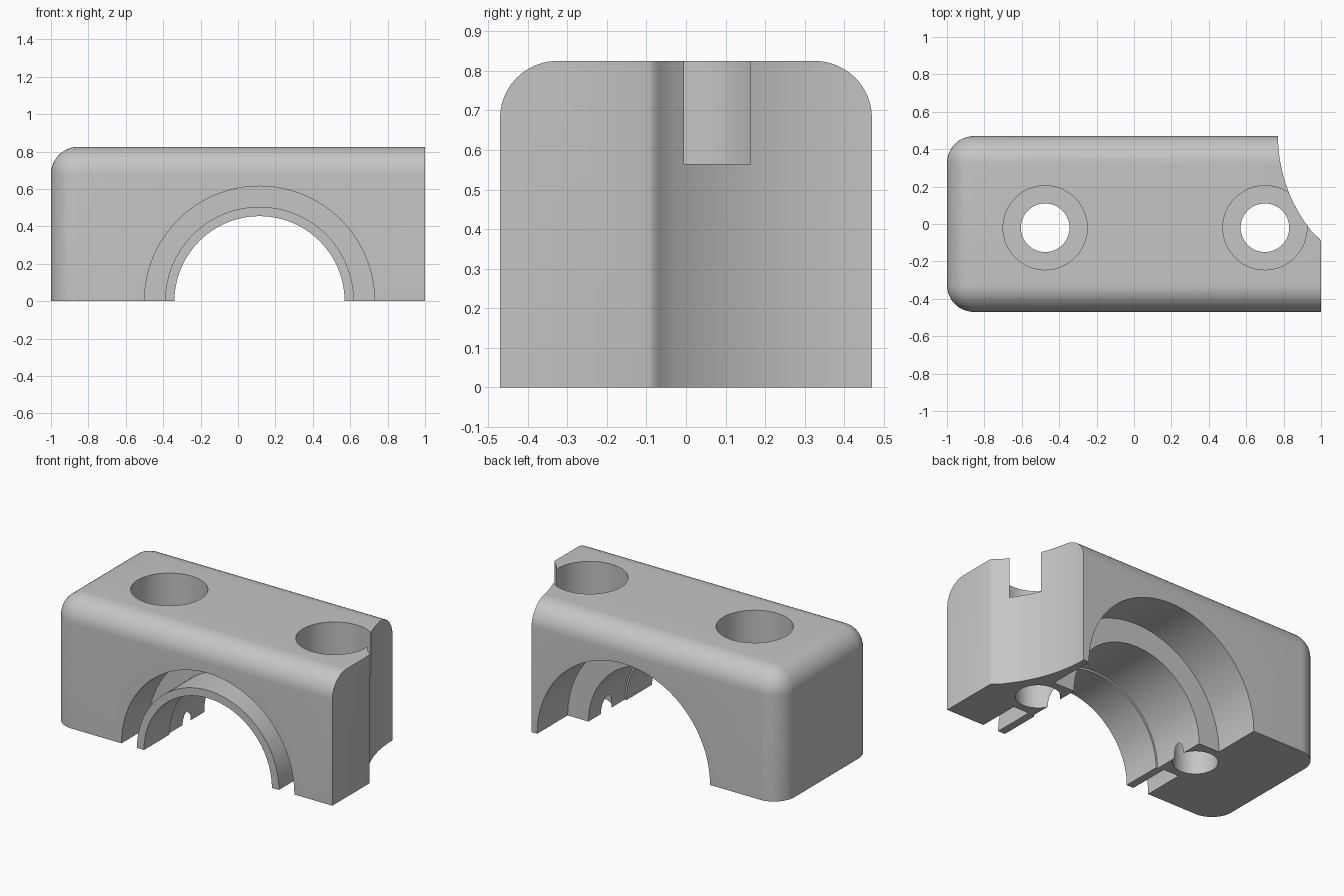
import bpy, bmesh, math
from mathutils import Matrix

if "Cube" in bpy.data.objects:
    bpy.data.objects.remove(bpy.data.objects["Cube"], do_unlink=True)

HALF_Y, TOP, ROUND = 0.47, 0.825, 0.145
BORE_X, BOLT_Y = 0.115, -0.02

grey = bpy.data.materials.new("plain grey")
grey.use_nodes = True
grey.diffuse_color = (0.56, 0.56, 0.56, 1)
grey.node_tree.nodes["Principled BSDF"].inputs["Base Color"].default_value = (0.56, 0.56, 0.56, 1)


def add_object(name, bm):
    bmesh.ops.recalc_face_normals(bm, faces=bm.faces)
    mesh = bpy.data.meshes.new(name)
    bm.to_mesh(mesh)
    bm.free()
    mesh.materials.append(grey)
    obj = bpy.data.objects.new(name, mesh)
    bpy.context.collection.objects.link(obj)
    return obj


def lathe(name, profile, matrix, closed=False, steps=96):
    """Spin (radius, height) points around z, then place with matrix."""
    bm = bmesh.new()
    verts = [bm.verts.new((r, 0, h)) for r, h in profile]
    edges = [bm.edges.new(pair) for pair in zip(verts, verts[1:])]
    if closed:
        edges.append(bm.edges.new((verts[-1], verts[0])))
    bmesh.ops.spin(bm, geom=verts + edges, cent=(0, 0, 0), axis=(0, 0, 1),
                   angle=math.tau, steps=steps, use_merge=False)
    bmesh.ops.remove_doubles(bm, verts=bm.verts, dist=1e-4)
    bmesh.ops.transform(bm, matrix=matrix, verts=bm.verts)
    return add_object(name, bm)


def prism(name, outline, z0, z1):
    bm = bmesh.new()
    face = bm.faces.new([bm.verts.new((x, y, z0)) for x, y in outline])
    up = bmesh.ops.extrude_face_region(bm, geom=[face], use_keep_orig=True)["geom"]
    bmesh.ops.translate(bm, vec=(0, 0, z1 - z0),
                        verts=[v for v in up if isinstance(v, bmesh.types.BMVert)])
    return add_object(name, bm)


# Block: top front, back and right edges plus right corners are rounded
bm = bmesh.new()
bmesh.ops.create_cube(bm, size=1)
bmesh.ops.scale(bm, vec=(2, 2 * HALF_Y, TOP), verts=bm.verts)
bmesh.ops.translate(bm, vec=(0, 0, TOP / 2), verts=bm.verts)
rounded = []
for e in bm.edges:
    mid = (e.verts[0].co + e.verts[1].co) / 2
    if mid.x < 0.5 and mid.z > 0.1:
        rounded.append(e)
bmesh.ops.bevel(bm, geom=rounded, offset=ROUND, offset_type='OFFSET',
                segments=12, profile=0.5, affect='EDGES')
block = add_object("bearing_cap", bm)

# Stepped bore: narrow front lip, seat, wide rear recess
bore_axis = Matrix.Translation((BORE_X, 0, 0)) @ Matrix.Rotation(-math.pi / 2, 4, 'X')
cutters = [
    lathe("bore_cutter", [(0, -0.6), (0.455, -0.6), (0.455, -0.21), (0.467, -0.21),
                          (0.467, 0.16), (0.615, 0.16), (0.615, 0.6), (0, 0.6)], bore_axis),
    lathe("front_groove_cutter", [(0.505, -0.6), (0.615, -0.6),
                                  (0.615, -0.2), (0.505, -0.2)], bore_axis, closed=True),
]

# Counterbored bolt holes
for side, x in (("right", -0.475), ("left", 0.70)):
    cutters.append(lathe(side + "_bolt_cutter",
                         [(0, -0.1), (0.13, -0.1), (0.13, 0.565), (0.225, 0.565),
                          (0.225, 1), (0, 1)],
                         Matrix.Translation((x, BOLT_Y, 0)), steps=64))

# Curved relief at the rear of the left end, with a softened corner
R = 0.81
end = math.asin((HALF_Y + 0.05) / R)
relief = [(0.77, 0.6)]
for i in range(25):
    a = end * i / 24
    relief.append((0.77 + R - R * math.cos(a), HALF_Y - R * math.sin(a)))
relief += [(0.98, -0.068), (0.994, -0.081), (1.0, -0.095), (1.1, -0.095), (1.1, 0.6)]
cutters.append(prism("relief_cutter", relief, -0.1, 1))

# Cut everything, then discard the cutters
bpy.context.view_layer.objects.active = block
for cutter in cutters:
    mod = block.modifiers.new(cutter.name, 'BOOLEAN')
    mod.operation, mod.solver, mod.object = 'DIFFERENCE', 'EXACT', cutter
    bpy.ops.object.modifier_apply(modifier=mod.name)
    bpy.data.objects.remove(cutter, do_unlink=True)

bpy.ops.object.select_all(action='DESELECT')
block.select_set(True)
bpy.context.view_layer.objects.active = block
bpy.ops.object.shade_smooth_by_angle(angle=math.radians(30))
